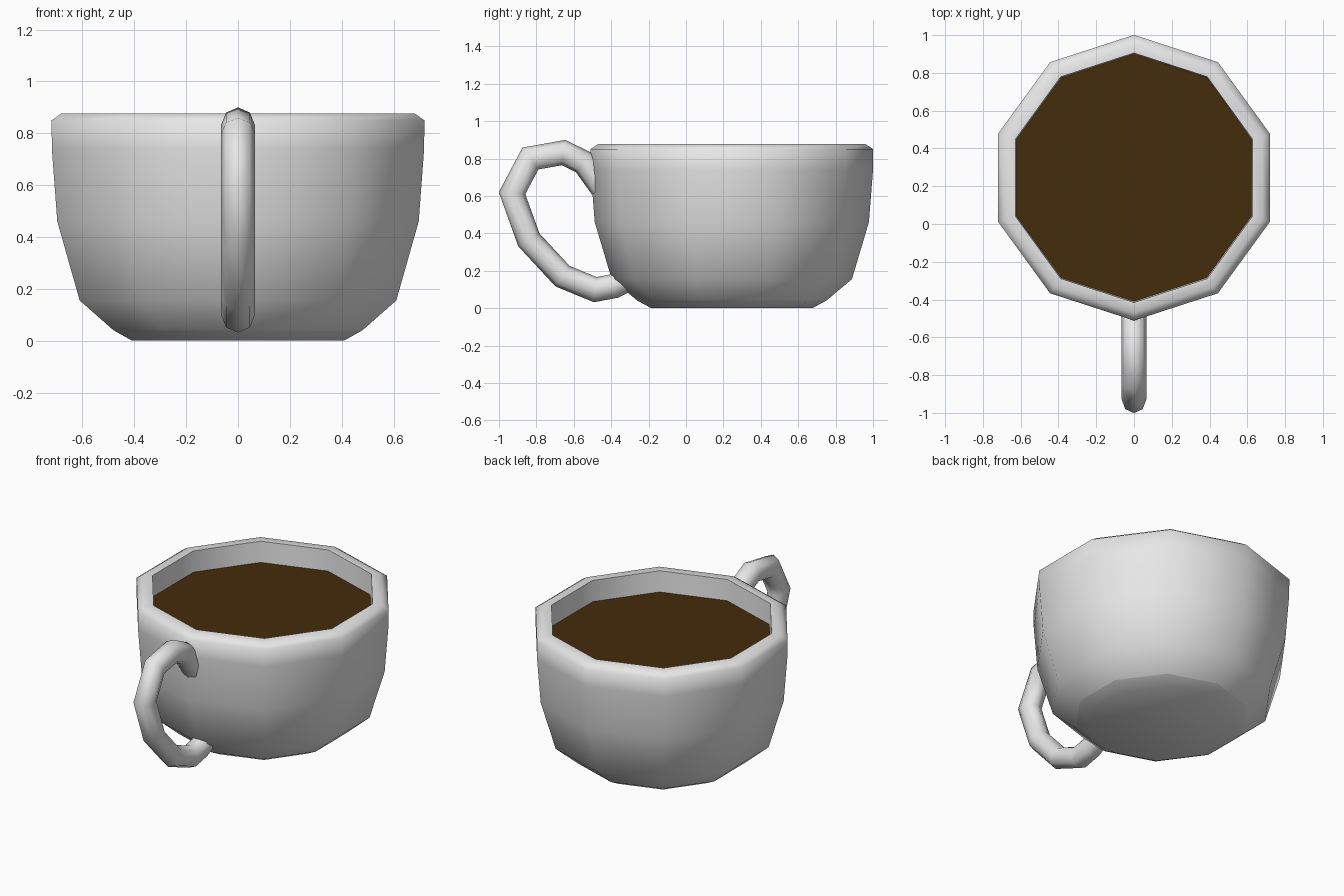
import bpy, bmesh, math
from mathutils import Vector

if "Cube" in bpy.data.objects:
    bpy.data.objects.remove(bpy.data.objects["Cube"])

SIDES, CY = 10, 0.245


def material(name, rgb):
    m = bpy.data.materials.new(name)
    m.diffuse_color = (*rgb, 1)
    m.use_nodes = True
    m.node_tree.nodes["Principled BSDF"].inputs["Base Color"].default_value = m.diffuse_color
    return m


def skin(name, rings, mat, sharp_rings=()):
    """Bridge closed rings of points into a capped tube."""
    bm = bmesh.new()
    loops = [[bm.verts.new(p) for p in ring] for ring in rings]
    for a, b in zip(loops, loops[1:]):
        for i in range(len(a)):
            j = (i + 1) % len(a)
            bm.faces.new((a[i], a[j], b[j], b[i]))
    bm.faces.new(loops[0][::-1])
    bm.faces.new(loops[-1])
    bmesh.ops.recalc_face_normals(bm, faces=bm.faces)
    for f in bm.faces:
        f.smooth = True
    limit = math.radians(62)
    for e in bm.edges:
        e.smooth = e.calc_face_angle(0) < limit
    for k in sharp_rings:
        for i, v in enumerate(loops[k]):
            bm.edges.get((v, loops[k][i - 1])).smooth = False
    me = bpy.data.meshes.new(name)
    bm.to_mesh(me)
    bm.free()
    me.materials.append(mat)
    ob = bpy.data.objects.new(name, me)
    bpy.context.collection.objects.link(ob)
    return ob


def ring(r, z):
    pts = []
    for i in range(SIDES):
        a = math.pi / 2 + i * math.tau / SIDES
        pts.append((r * math.cos(a), CY + r * math.sin(a), z))
    return pts


china = material("white china", (0.8, 0.8, 0.8))
coffee = material("dark coffee", (0.06, 0.025, 0.003))

# Cup: outer wall, rounded rim, inner wall and floor
profile = [(0.43, 0), (0.505, 0.04), (0.642, 0.155), (0.733, 0.46),
           (0.755, 0.74), (0.756, 0.85), (0.715, 0.877), (0.66, 0.877),
           (0.655, 0.74), (0.64, 0.48), (0.56, 0.2), (0.42, 0.08)]
skin("cup", [ring(r, z) for r, z in profile], china, sharp_rings=(1, 7))

# Coffee: flat surface below the rim
me = bpy.data.meshes.new("coffee_surface")
me.from_pydata(ring(0.657, 0.745), [], [list(range(SIDES))])
me.materials.append(coffee)
bpy.context.collection.objects.link(bpy.data.objects.new("coffee_surface", me))

# Handle: octagonal tube swept along a path in the y-z plane
path = [(-0.45, 0.645), (-0.545, 0.778), (-0.655, 0.832), (-0.832, 0.80),
        (-0.93, 0.615), (-0.84, 0.365), (-0.66, 0.171), (-0.485, 0.099),
        (-0.385, 0.118), (-0.32, 0.15)]
path = [Vector((0, y, z)) for y, z in path]
rings = []
for k, p in enumerate(path):
    d1 = (p - path[max(k - 1, 0)]).normalized()
    d2 = (path[min(k + 1, len(path) - 1)] - p).normalized()
    t = (d1 + d2).normalized()
    n = t.cross(Vector((1, 0, 0)))
    miter = 1 / max(0.8, t.dot(d2 if d2.length else d1))
    rings.append([p + Vector((1, 0, 0)) * 0.065 * math.sin(i * math.tau / 8)
                  + n * 0.065 * miter * math.cos(i * math.tau / 8)
                  for i in range(8)])
skin("handle", rings, china)
